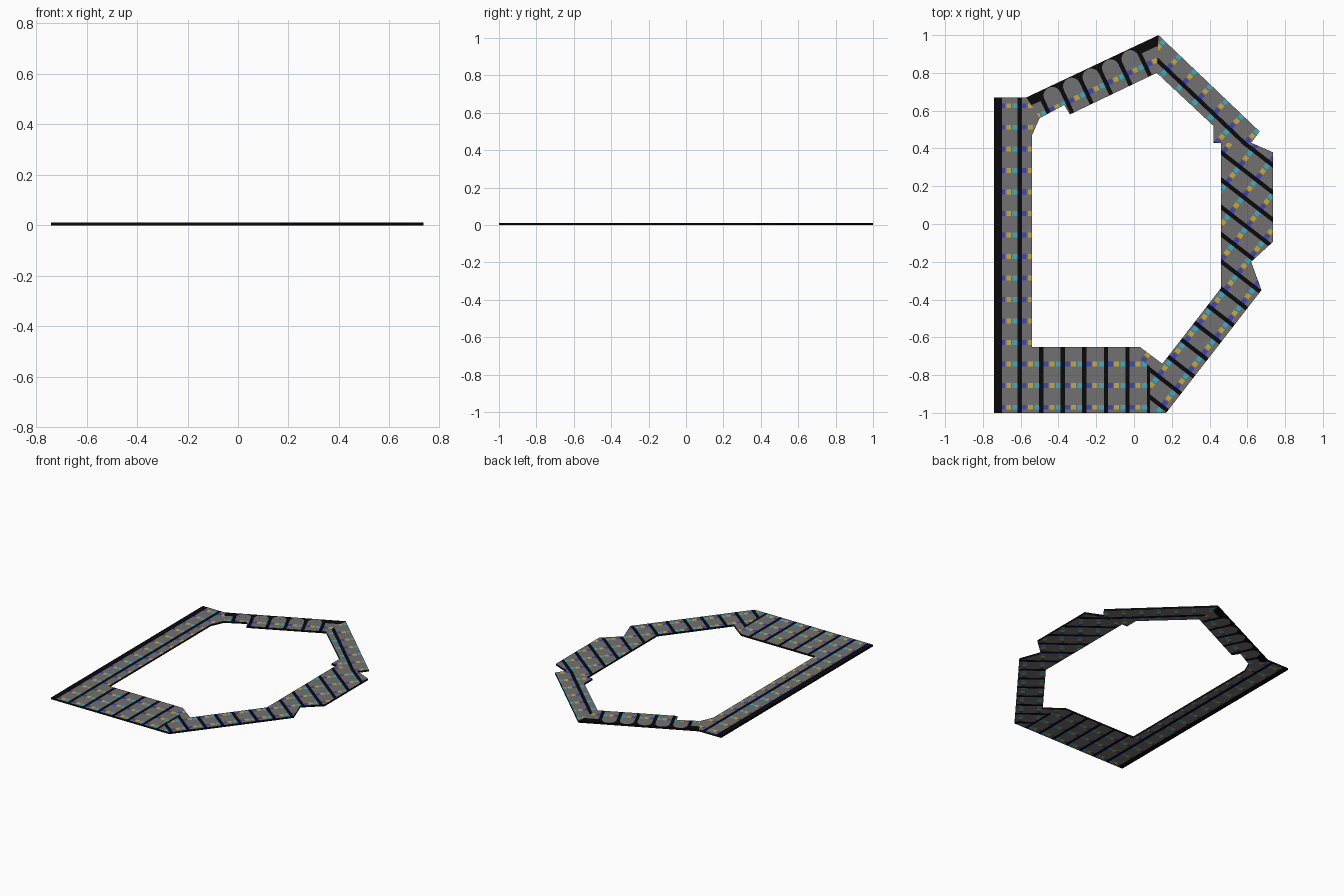
import bpy, bmesh, math
from mathutils import Vector

if "Cube" in bpy.data.objects:
    bpy.data.objects.remove(bpy.data.objects["Cube"])

H = 0.012      # plate thickness
P = 0.114      # tile pitch

def mat(name, c):
    m = bpy.data.materials.new(name)
    m.diffuse_color = (*c, 1)
    m.use_nodes = True
    m.node_tree.nodes["Principled BSDF"].inputs["Base Color"].default_value = m.diffuse_color
    return m

MATS = [mat("tile_grey", (0.165, 0.165, 0.165)), mat("gap_black", (0.003, 0.003, 0.003)),
        mat("mark_blue", (0.045, 0.06, 0.55)), mat("mark_yellow", (0.6, 0.4, 0.03)),
        mat("mark_cyan", (0.03, 0.45, 0.62))]
MARKS = [(0.011, 0.037, 2), (0.043, 0.069, 3), (0.077, 0.103, 4)]

def finish(bm, name):
    me = bpy.data.meshes.new(name)
    bm.to_mesh(me)
    bm.free()
    for m in MATS:
        me.materials.append(m)
    ob = bpy.data.objects.new(name, me)
    bpy.context.collection.objects.link(ob)

def section(name, poly, angle, bar, row, black=None):
    """Flat ring section cut into tiles, gaps and marks along its own u/v axes."""
    a = math.radians(angle)
    U = Vector((math.cos(a), math.sin(a), 0))
    V = Vector((-U.y, U.x, 0))
    pts = [Vector((x, y, 0)) for x, y in poly]
    bm = bmesh.new()
    for z in (0, H):
        vs = [bm.verts.new((p.x, p.y, z)) for p in pts]
        bm.faces.new(vs if z else vs[::-1])

    def cut(axis, d):
        bmesh.ops.bisect_plane(bm, geom=bm.verts[:] + bm.edges[:] + bm.faces[:],
                               plane_co=axis * d, plane_no=axis, dist=1e-6)

    for axis, base, offs in ((U, bar, (-0.011, 0.011, 0.037, 0.043, 0.069, 0.077)),
                             (V, row, (-0.013, 0.013))):
        ds = [p.dot(axis) for p in pts]
        for k in range(math.floor((min(ds) - base) / P) - 1, math.ceil((max(ds) - base) / P) + 1):
            for o in offs:
                if min(ds) < base + k * P + o < max(ds):
                    cut(axis, base + k * P + o)
    if black:
        cut(black[0] * (U if black[2] == "u" else V), black[1])
    for f in bm.faces:
        c = f.calc_center_median()
        u, v = c.dot(U), c.dot(V)
        t = (u - bar) % P
        m = 0
        if t < 0.011 or t > P - 0.011:
            m = 1
        elif abs((v - row + P / 2) % P - P / 2) < 0.013:
            for lo, hi, idx in MARKS:
                if lo < t < hi:
                    m = idx
        if black and (u if black[2] == "u" else v) * black[0] > black[1]:
            m = 1
        f.material_index = m
    finish(bm, name)
    return U, V

# Ring sections
section("left_strip", [(-.74, -1), (-.54, -1), (-.54, .47), (-.5, .56), (-.57, .67), (-.74, .67)],
        0, -.605, -.97, (-1, .70, "u"))
section("front_strip", [(-.54, -1), (.085, -1), (.085, -.755), (.03, -.714), (.03, -.65), (-.54, -.65)],
        0, -.605, -.97)
section("front_right_strip", [(.085, -1), (.17, -1), (.675, -.35), (.62, -.2), (.46, -.34),
        (.15, -.74), (.03, -.65), (.03, -.714), (.085, -.755)], 52.2, .012, -.71)
section("right_strip", [(.46, -.34), (.62, -.2), (.735, -.095), (.735, .38), (.62, .43), (.46, .43)],
        52.2, .012, -.71)
section("back_right_strip", [(.13, 1), (.12, .8), (.42, .52), (.42, .43), (.62, .43), (.665, .49)],
        46.4, .713, .552)
U, V = section("back_left_strip", [(-.57, .67), (-.5, .56), (-.37, .63), (-.34, .58), (.12, .8), (.13, 1)],
               25.2, .069, .734, (1, .80, "v"))

# Rounded tile ends along the back left strip
bm = bmesh.new()
for k in range(-2, 3):
    c = U * (.069 + P * (k + .5)) + V * .80
    for z in (-0.0002, H + 0.0004):
        ring = [bm.verts.new(c + U * .046 * math.cos(i * math.pi / 10)
                             + V * .046 * math.sin(i * math.pi / 10) + Vector((0, 0, z)))
                for i in range(11)]
        bm.faces.new(ring if z > 0 else ring[::-1])
finish(bm, "rounded_tile_ends")

# Black side walls, outer rim counter-clockwise and inner rim clockwise
outer = [(-.74, -1), (.17, -1), (.675, -.35), (.62, -.2), (.735, -.095), (.735, .38),
         (.62, .43), (.665, .49), (.13, 1), (-.57, .67), (-.74, .67)]
inner = [(-.54, -.65), (-.54, .47), (-.5, .56), (-.37, .63), (-.34, .58), (.12, .8),
         (.42, .52), (.42, .43), (.46, .43), (.46, -.34), (.15, -.74), (.03, -.65)]
for name, loop in (("outer_rim", outer), ("inner_rim", inner)):
    bm = bmesh.new()
    lo = [bm.verts.new((x, y, 0)) for x, y in loop]
    hi = [bm.verts.new((x, y, H)) for x, y in loop]
    for i in range(len(loop)):
        j = (i + 1) % len(loop)
        bm.faces.new((lo[i], lo[j], hi[j], hi[i])).material_index = 1
    finish(bm, name)
